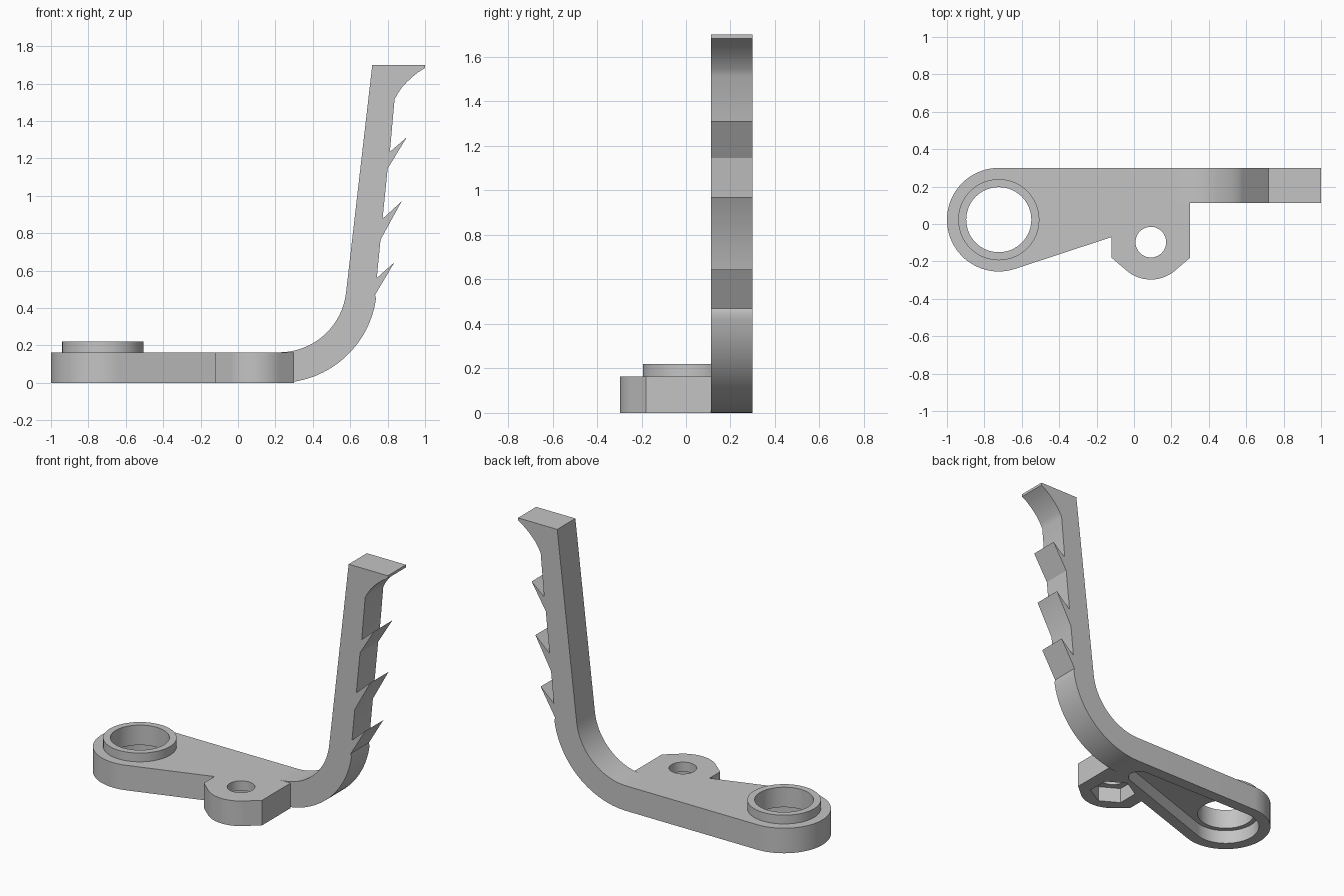
import bpy
import bmesh
from math import radians, degrees, cos, sin, acos, atan2, hypot
from mathutils import Vector

cube = bpy.data.objects.get("Cube")
if cube:
    bpy.data.objects.remove(cube, do_unlink=True)

grey = bpy.data.materials.new("plain_grey")
grey.use_nodes = True
colour = (0.55, 0.55, 0.55, 1)
grey.diffuse_color = colour
grey.node_tree.nodes["Principled BSDF"].inputs["Base Color"].default_value = colour

# Main dimensions
RING = (-0.723, 0.023)
RING_R = 0.277
BOSS = (0.09, -0.097)
THICK = 0.163
COLLAR_TOP = 0.22
HOLE_R = 0.174
ARM_FRONT, ARM_BACK = 0.113, 0.3
ARM_START = 0.22
CAVITY_TOP = 0.09


def arc(centre, r, a0, a1, n):
    """Points on an arc, angles in degrees."""
    steps = [radians(a0 + (a1 - a0) * i / n) for i in range(n + 1)]
    return [(centre[0] + r * cos(a), centre[1] + r * sin(a)) for a in steps]


def circle(centre, r, n=64, start=0):
    return arc(centre, r, start, start + 360, n)[:-1]


def capsule(c1, r1, c2, r2):
    """Outline wrapped round two circles."""
    dx, dy = c2[0] - c1[0], c2[1] - c1[1]
    phi = degrees(atan2(dy, dx))
    t = degrees(acos((r1 - r2) / hypot(dx, dy)))
    return arc(c1, r1, phi + t, phi + 360 - t, 40) + arc(c2, r2, phi - t, phi + t, 16)


def extrude(name, outline, lo, hi, axis="Z"):
    """Extrude an outline along Z (drawn in xy) or Y (drawn in xz)."""
    bm = bmesh.new()
    if axis == "Z":
        verts = [bm.verts.new((a, b, lo)) for a, b in outline]
        step = Vector((0, 0, hi - lo))
    else:
        verts = [bm.verts.new((a, lo, b)) for a, b in outline]
        step = Vector((0, hi - lo, 0))
    face = bm.faces.new(verts)
    grown = bmesh.ops.extrude_face_region(bm, geom=[face], use_keep_orig=True)
    moved = [v for v in grown["geom"] if isinstance(v, bmesh.types.BMVert)]
    bmesh.ops.translate(bm, vec=step, verts=moved)
    bmesh.ops.recalc_face_normals(bm, faces=bm.faces[:])
    mesh = bpy.data.meshes.new(name)
    bm.to_mesh(mesh)
    bm.free()
    mesh.materials.append(grey)
    obj = bpy.data.objects.new(name, mesh)
    bpy.context.collection.objects.link(obj)
    return obj


def combine(obj, other, operation):
    """Apply a boolean and remove the helper."""
    mod = obj.modifiers.new(operation.lower(), "BOOLEAN")
    mod.operation = operation
    mod.solver = "EXACT"
    mod.object = other
    bpy.context.view_layer.objects.active = obj
    bpy.ops.object.modifier_apply(modifier=mod.name)
    bpy.data.objects.remove(other, do_unlink=True)


# Base plate: round end, slanted front edge, screw boss, step for the arm
left, right = BOSS[0] - 0.21, BOSS[0] + 0.21
outline = arc(RING, RING_R, 90, 289, 40)
outline += [(left, -0.07), (left, -0.18)]
outline += arc(BOSS, 0.2, 227, 313, 20)
outline += [(right, -0.18), (right, ARM_FRONT)]
outline += [(ARM_START, ARM_FRONT), (ARM_START, ARM_BACK)]
base = extrude("base_plate", outline, 0, THICK)

# Raised collar round the large hole
combine(base, extrude("collar", circle(RING, 0.217), THICK - 0.03, COLLAR_TOP), "UNION")

# Underside cavity, nut pocket and through holes
cutters = [
    extrude("cavity", capsule(RING, 0.205, (0.08, 0.15), 0.07), -0.1, CAVITY_TOP),
    extrude("nut_pocket", circle(BOSS, 0.14, 6, 30), -0.1, 0.1),
    extrude("large_hole", circle(RING, HOLE_R), -0.2, 0.4),
    extrude("screw_hole", circle(BOSS, 0.082, 40), -0.2, 0.4),
]
for cutter in cutters:
    combine(base, cutter, "DIFFERENCE")

# Barbed arm: bend, three barbs, flared tip
BEND_R = 0.36
centre = (ARM_START, THICK + BEND_R)
profile = arc(centre, BEND_R + THICK, -90, -8, 28)
for start, root, tip in [
    ((0.733, 0.47), (0.742, 0.56), (0.837, 0.645)),
    ((0.762, 0.765), (0.773, 0.877), (0.875, 0.97)),
    ((0.80, 1.145), (0.812, 1.235), (0.902, 1.312)),
]:
    profile += [start, tip, root]
profile += [(0.837, 1.515), (0.854, 1.546), (0.875, 1.577), (0.901, 1.606),
            (0.93, 1.634), (0.963, 1.66), (1.0, 1.683), (1.0, 1.7), (0.718, 1.7)]
profile += arc(centre, BEND_R, -6.5, -90, 28)
arm = extrude("barbed_arm", profile, ARM_FRONT, ARM_BACK, "Y")

# Smooth curves, sharp corners
for obj in (base, arm):
    bpy.ops.object.select_all(action="DESELECT")
    obj.select_set(True)
    bpy.context.view_layer.objects.active = obj
    bpy.ops.object.shade_smooth_by_angle(angle=radians(25))
